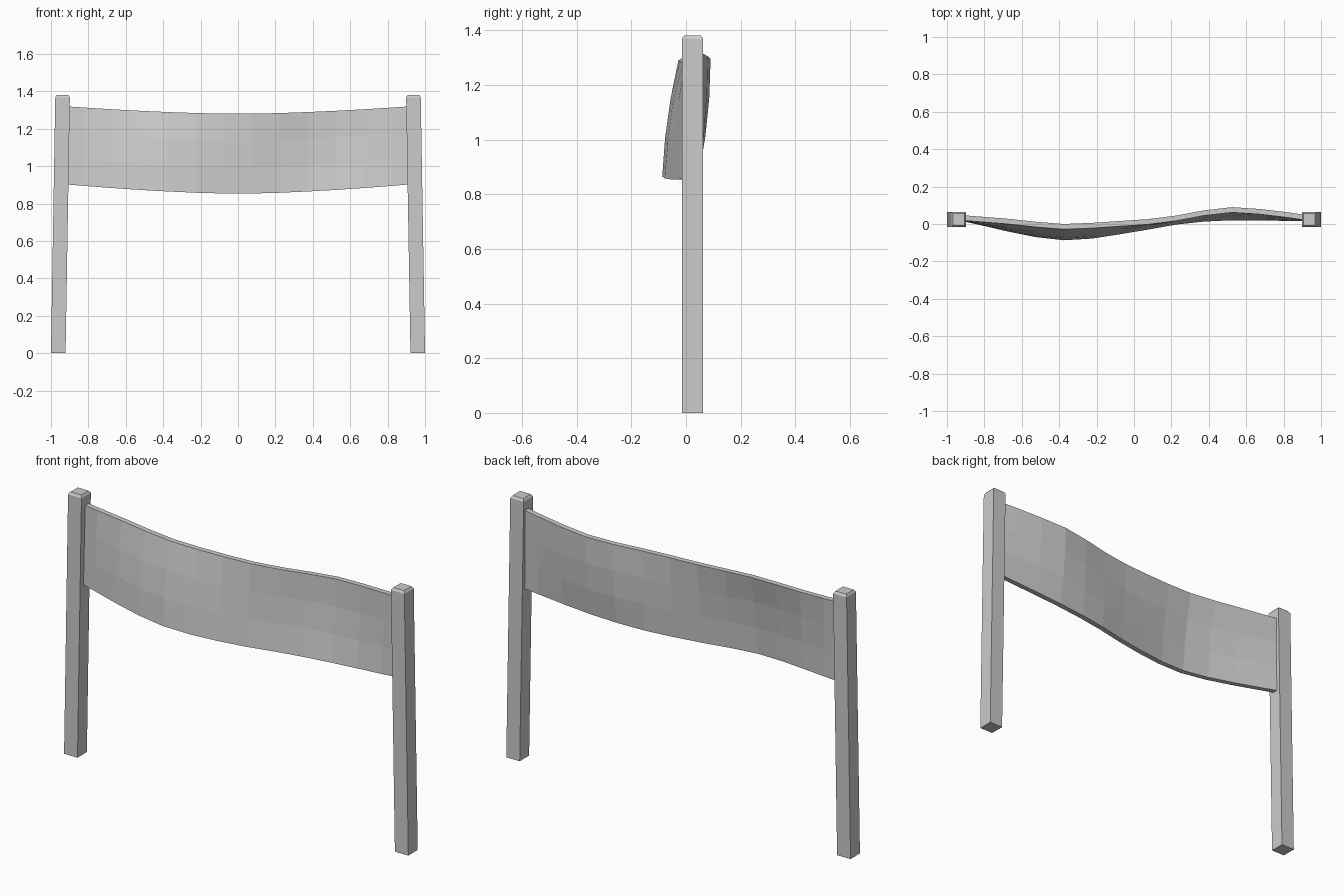
import bpy, bmesh, math

if "Cube" in bpy.data.objects:
    bpy.data.objects.remove(bpy.data.objects["Cube"])


def material(name, value):
    m = bpy.data.materials.new(name)
    m.diffuse_color = (value, value, value, 1)
    m.use_nodes = True
    m.node_tree.nodes["Principled BSDF"].inputs["Base Color"].default_value = m.diffuse_color
    return m


def make_object(name, bm, mat):
    bmesh.ops.recalc_face_normals(bm, faces=bm.faces)
    mesh = bpy.data.meshes.new(name)
    bm.to_mesh(mesh)
    bm.free()
    mesh.materials.append(mat)
    ob = bpy.data.objects.new(name, mesh)
    bpy.context.collection.objects.link(ob)
    return ob


grey = material("plain grey", 0.6)

# Square posts leaning inward, with a small chamfered cap
POST_Y, HALF = 0.024, 0.039
for side, label in ((-1, "left"), (1, "right")):
    bm = bmesh.new()
    rings = []
    for z, cx, half in ((0, 0.961, HALF), (1.368, 0.938, HALF), (1.38, 0.938, HALF - 0.008)):
        rings.append([bm.verts.new((side * cx + sx * half, POST_Y + sy * half, z))
                      for sx, sy in ((-1, -1), (1, -1), (1, 1), (-1, 1))])
    for low, high in zip(rings, rings[1:]):
        for i in range(4):
            j = (i + 1) % 4
            bm.faces.new((low[i], low[j], high[j], high[i]))
    bm.faces.new(rings[0])
    bm.faces.new(rings[-1])
    make_object(label + "_post", bm, grey)

# Rippling cloth banner: depth of the top and bottom hems along its length
xs = [-0.92] + [-0.825 + 0.15 * i for i in range(12)] + [0.92]
top_back = [.047, .04, .028, .012, .0, .006, .016, .026, .045, .073, .09, .08, .062, .048]
bottom_front = [.016, -.005, -.04, -.07, -.087, -.078, -.055, -.03, -.003, .013, .02, .02, .016, .015]
THICK, ROWS = 0.028, 3

bm = bmesh.new()
front, back = [], []
for x, tb, bf in zip(xs, top_back, bottom_front):
    sag = 0.04 * (abs(x) / 0.92) ** 1.6
    bottom, top = 0.853 + sag * 1.25, 1.28 + sag
    f_col, b_col = [], []
    for r in range(ROWS + 1):
        t = r / ROWS
        billow = 0.011 * math.sin(math.pi * t) * math.sin(math.pi * x / 0.92)
        y = bf + (tb - THICK - bf) * t + billow
        z = bottom + (top - bottom) * t
        f_col.append(bm.verts.new((x, y, z)))
        b_col.append(bm.verts.new((x, y + THICK, z)))
    front.append(f_col)
    back.append(b_col)

for i in range(len(xs) - 1):
    for r in range(ROWS):
        for g in (front, back):
            bm.faces.new((g[i][r], g[i + 1][r], g[i + 1][r + 1], g[i][r + 1]))
    for r in (0, ROWS):     # hems
        bm.faces.new((front[i][r], front[i + 1][r], back[i + 1][r], back[i][r]))
for i in (0, -1):           # ends held in the posts
    for r in range(ROWS):
        bm.faces.new((front[i][r], front[i][r + 1], back[i][r + 1], back[i][r]))
make_object("banner", bm, grey)
